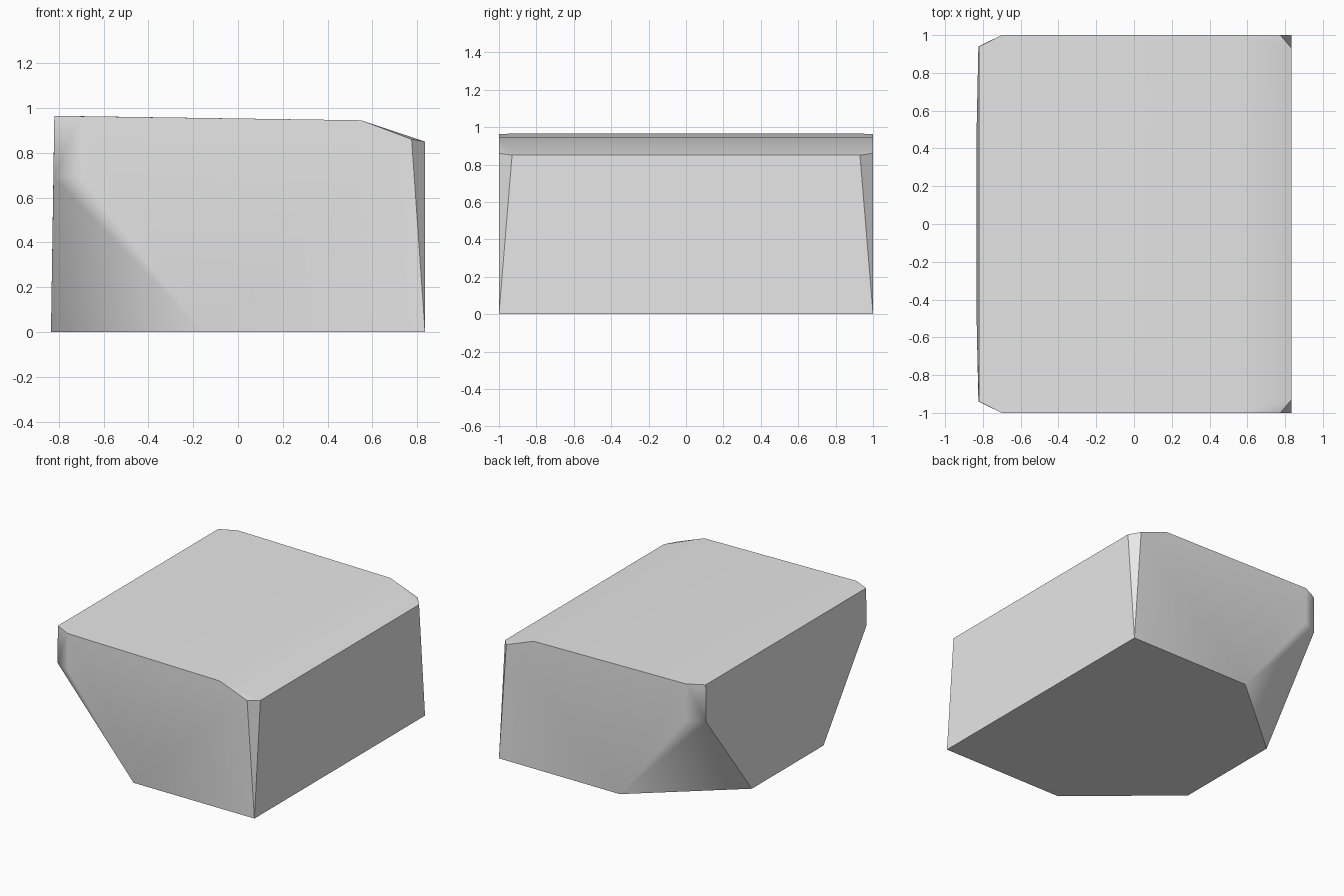
import bpy
import bmesh
from math import radians

cube = bpy.data.objects.get("Cube")
if cube:
    bpy.data.objects.remove(cube, do_unlink=True)

# Single plain grey material
grey = bpy.data.materials.new("light_grey")
grey.use_nodes = True
colour = (0.8, 0.8, 0.8, 1)
grey.diffuse_color = colour
grey.node_tree.nodes["Principled BSDF"].inputs["Base Color"].default_value = colour

# Corners of one half of the block; the other half is mirrored in y
half_corners = [
    # undercut corner on the -x side
    (-0.157, 1, 0), (-0.835, 0.42, 0), (-0.70, 1, 0.69), (-0.824, 0.94, 0.69),
    # chamfered upright and top edge
    (-0.82, 0.94, 0.965), (-0.70, 1, 0.963), (0.55, 1, 0.945),
    # tapered corner on the +x side
    (0.775, 1, 0.86), (0.835, 0.93, 0.85), (0.835, 1, 0),
]

bm = bmesh.new()
for x, y, z in half_corners:
    for side in (-1, 1):
        bm.verts.new((x, side * y, z))
bmesh.ops.convex_hull(bm, input=bm.verts[:])
bmesh.ops.dissolve_limit(bm, angle_limit=radians(1.5),
                         verts=bm.verts[:], edges=bm.edges[:])
bmesh.ops.recalc_face_normals(bm, faces=bm.faces[:])

mesh = bpy.data.meshes.new("faceted_block")
bm.to_mesh(mesh)
bm.free()
mesh.materials.append(grey)
block = bpy.data.objects.new("faceted_block", mesh)
bpy.context.collection.objects.link(block)

# Soft shading across the gentle chamfers, crisp corners elsewhere
bpy.ops.object.select_all(action='DESELECT')
block.select_set(True)
bpy.context.view_layer.objects.active = block
bpy.ops.object.shade_smooth_by_angle(angle=radians(36))
weighted = block.modifiers.new("weighted_normals", 'WEIGHTED_NORMAL')
weighted.keep_sharp = True
